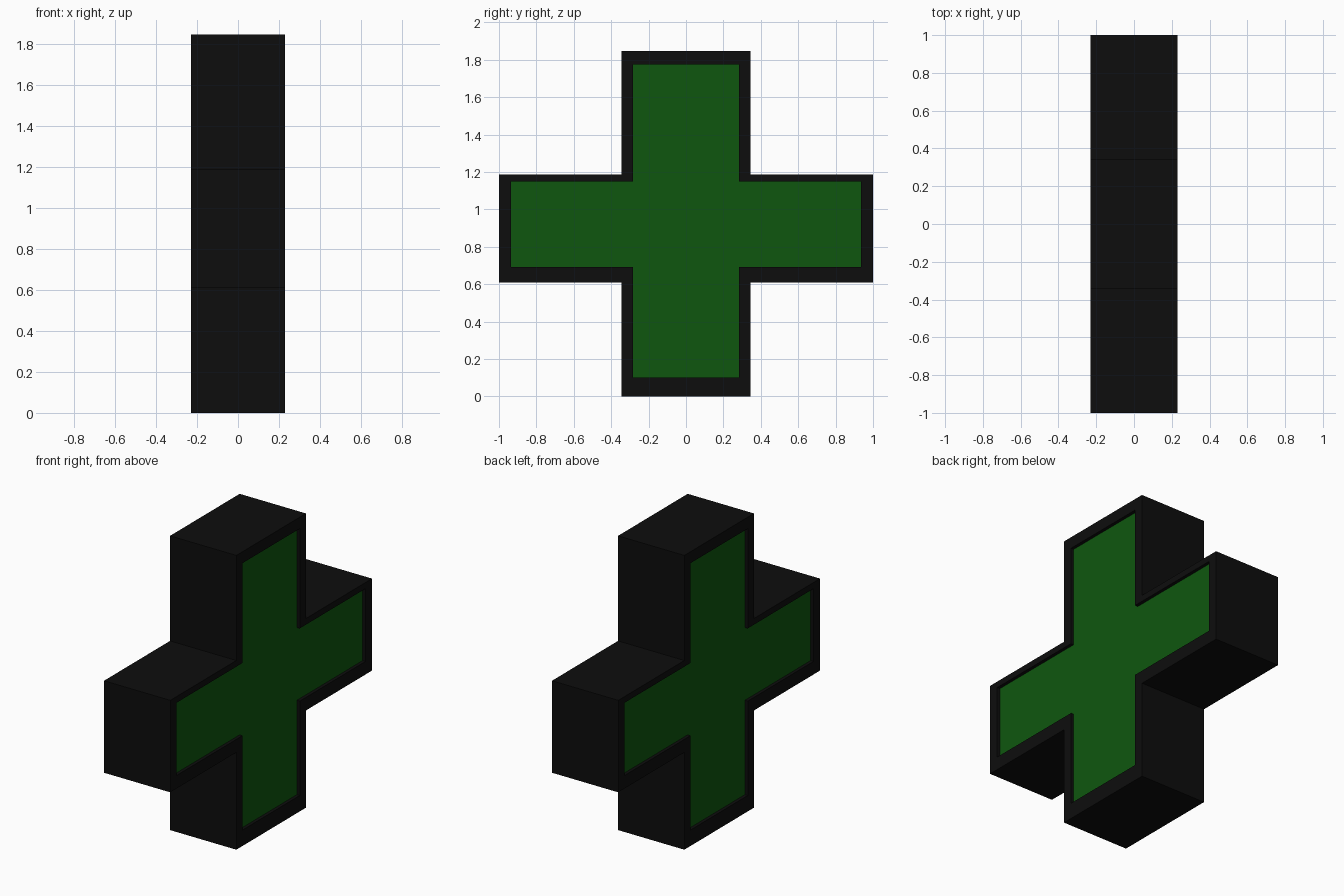
import bpy, bmesh

cube = bpy.data.objects.get("Cube")
if cube:
    bpy.data.objects.remove(cube, do_unlink=True)

HALF_DEPTH = 0.23
RECESS = 0.02


def material(name, colour):
    mat = bpy.data.materials.new(name)
    mat.use_nodes = True
    mat.diffuse_color = colour
    bsdf = mat.node_tree.nodes["Principled BSDF"]
    bsdf.inputs["Base Color"].default_value = colour
    bsdf.inputs["Roughness"].default_value = 0.8
    return mat


def cross(post, arm, bottom, arm_low, arm_high, top):
    """Outline of a plus sign in the y-z plane."""
    right = [(post, bottom), (post, arm_low), (arm, arm_low),
             (arm, arm_high), (post, arm_high), (post, top)]
    return right + [(-y, z) for y, z in reversed(right)]


def add_object(name, bm, mat):
    bmesh.ops.recalc_face_normals(bm, faces=bm.faces)
    mesh = bpy.data.meshes.new(name)
    bm.to_mesh(mesh)
    bm.free()
    mesh.materials.append(mat)
    obj = bpy.data.objects.new(name, mesh)
    bpy.context.collection.objects.link(obj)
    return obj


black = material("black casing", (0.004, 0.004, 0.004, 1))
green = material("green panel", (0.0045, 0.094, 0.0045, 1))

outer = cross(0.345, 1.0, 0.0, 0.61, 1.187, 1.846)
inner = cross(0.284, 0.936, 0.1, 0.692, 1.148, 1.774)
floor = HALF_DEPTH - RECESS

# Casing: walls, rims and recess edges, lofted through matching outlines
bm = bmesh.new()
sections = [(inner, floor), (inner, HALF_DEPTH), (outer, HALF_DEPTH),
            (outer, -HALF_DEPTH), (inner, -HALF_DEPTH), (inner, -floor)]
rings = [[bm.verts.new((x, y, z)) for y, z in outline] for outline, x in sections]
for a, b in zip(rings, rings[1:]):
    for i in range(len(a)):
        j = (i + 1) % len(a)
        bm.faces.new((a[i], a[j], b[j], b[i]))
# Close the recess floors so the casing is solid while orienting its faces
caps = [bm.faces.new(rings[0]), bm.faces.new(rings[-1])]
bmesh.ops.recalc_face_normals(bm, faces=bm.faces)
bmesh.ops.delete(bm, geom=caps, context='FACES_ONLY')
add_object("casing", bm, black)

# Recessed green panels on both sides
for name, side in (("left_panel", 1), ("right_panel", -1)):
    bm = bmesh.new()
    front = bm.faces.new([bm.verts.new((side * floor, y, z)) for y, z in inner])
    back = bmesh.ops.extrude_face_region(bm, geom=[front], use_keep_orig=True)
    moved = [v for v in back["geom"] if isinstance(v, bmesh.types.BMVert)]
    bmesh.ops.translate(bm, verts=moved, vec=(-side * 0.008, 0, 0))
    add_object(name, bm, green)
